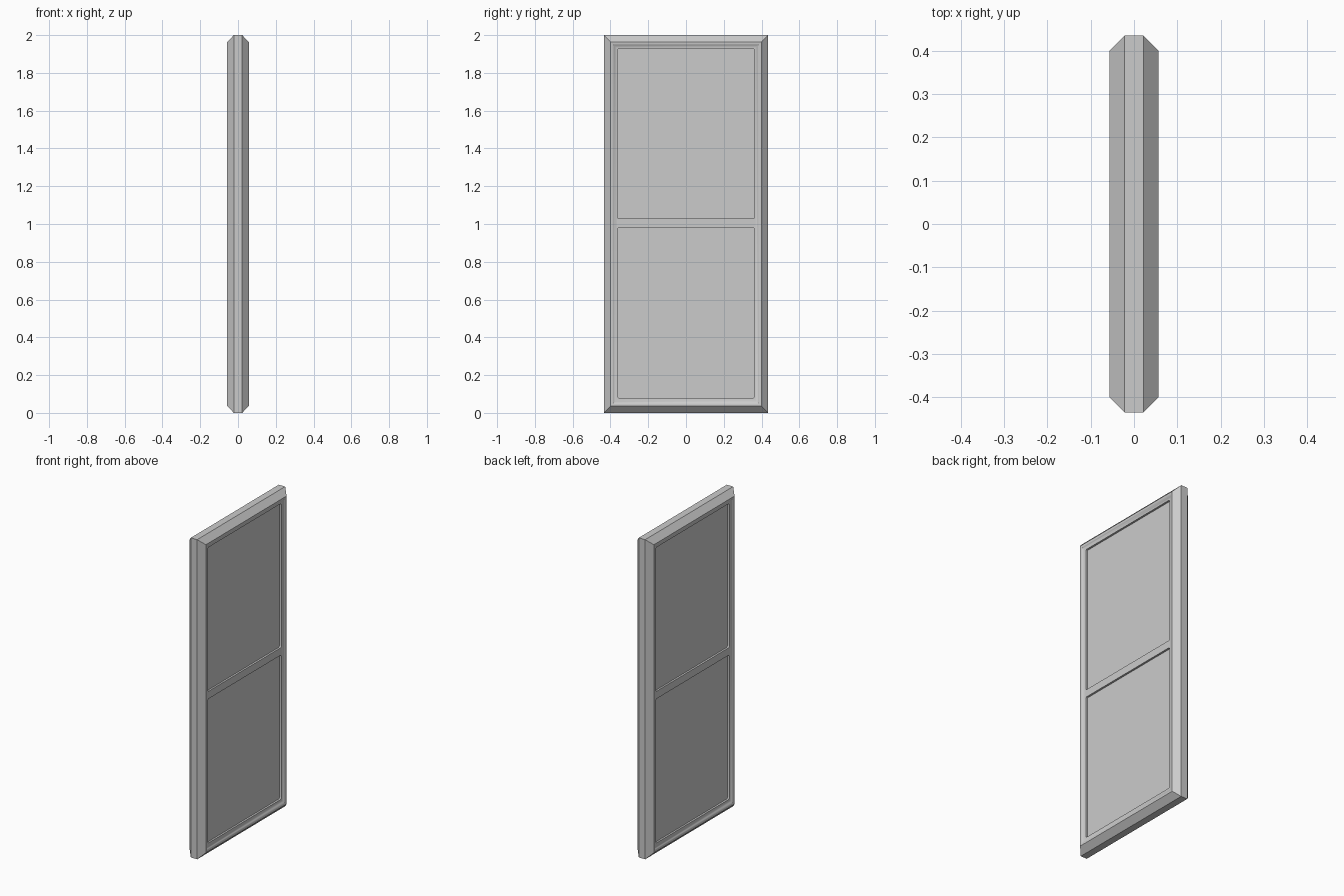
import bpy, bmesh, math

if "Cube" in bpy.data.objects:
    bpy.data.objects.remove(bpy.data.objects["Cube"])

HALF_W, HEIGHT = 0.435, 2.0
# frame cross-section: (inset from the outer edge, half thickness)
PROFILE = [(0.0, 0.022), (0.036, 0.057), (0.045, 0.0565), (0.052, 0.053),
           (0.058, 0.0485), (0.064, 0.046)]
PANE_HALF_W = 0.363
PANES = {"upper": (1.028, 1.929), "lower": (0.079, 0.981)}


def finish(name, bm):
    bmesh.ops.recalc_face_normals(bm, faces=bm.faces)
    mesh = bpy.data.meshes.new(name)
    bm.to_mesh(mesh)
    bm.free()
    obj = bpy.data.objects.new(name, mesh)
    bpy.context.collection.objects.link(obj)
    return obj


def select_only(obj):
    bpy.ops.object.select_all(action='DESELECT')
    obj.select_set(True)
    bpy.context.view_layer.objects.active = obj


def loft(name, rings):
    """Skin a list of equal-length rings and cap both ends."""
    bm = bmesh.new()
    loops = [[bm.verts.new(p) for p in ring] for ring in rings]
    for a, b in zip(loops, loops[1:]):
        for i in range(len(a)):
            j = (i + 1) % len(a)
            bm.faces.new((a[i], a[j], b[j], b[i]))
    bm.faces.new(loops[0])
    bm.faces.new(loops[-1])
    return finish(name, bm)


def frame_ring(inset, x):
    y = HALF_W - inset
    return [(x, -y, inset), (x, y, inset), (x, y, HEIGHT - inset), (x, -y, HEIGHT - inset)]


def pane_ring(x, z0, z1, r=0.01, steps=4):
    w = PANE_HALF_W
    centres = [(w - r, z1 - r), (r - w, z1 - r), (r - w, z0 + r), (w - r, z0 + r)]
    ring = []
    for q, (cy, cz) in enumerate(centres):
        for s in range(steps + 1):
            a = math.radians(90 * (q + s / steps))
            ring.append((x, cy + r * math.cos(a), cz + r * math.sin(a)))
    return ring


# mitred frame body, same moulding on both faces
section = [(i, -x) for i, x in reversed(PROFILE)] + PROFILE
frame = loft("frame", [frame_ring(i, x) for i, x in section])

# two openings, each filled with a recessed panel
for label, (z0, z1) in PANES.items():
    cutter = loft(label + "_opening", [pane_ring(x, z0, z1) for x in (-0.2, 0.2)])
    cutter.hide_render = True
    mod = frame.modifiers.new(label + "_cut", 'BOOLEAN')
    mod.operation, mod.solver, mod.object = 'DIFFERENCE', 'EXACT', cutter
    select_only(frame)
    bpy.ops.object.modifier_apply(modifier=mod.name)
    bpy.data.objects.remove(cutter)
    loft(label + "_panel", [pane_ring(x, z0, z1) for x in (-0.034, 0.034)])

# soft inner moulding, crisp outer chamfer
select_only(frame)
bpy.ops.object.shade_smooth_by_angle(angle=math.radians(32))
